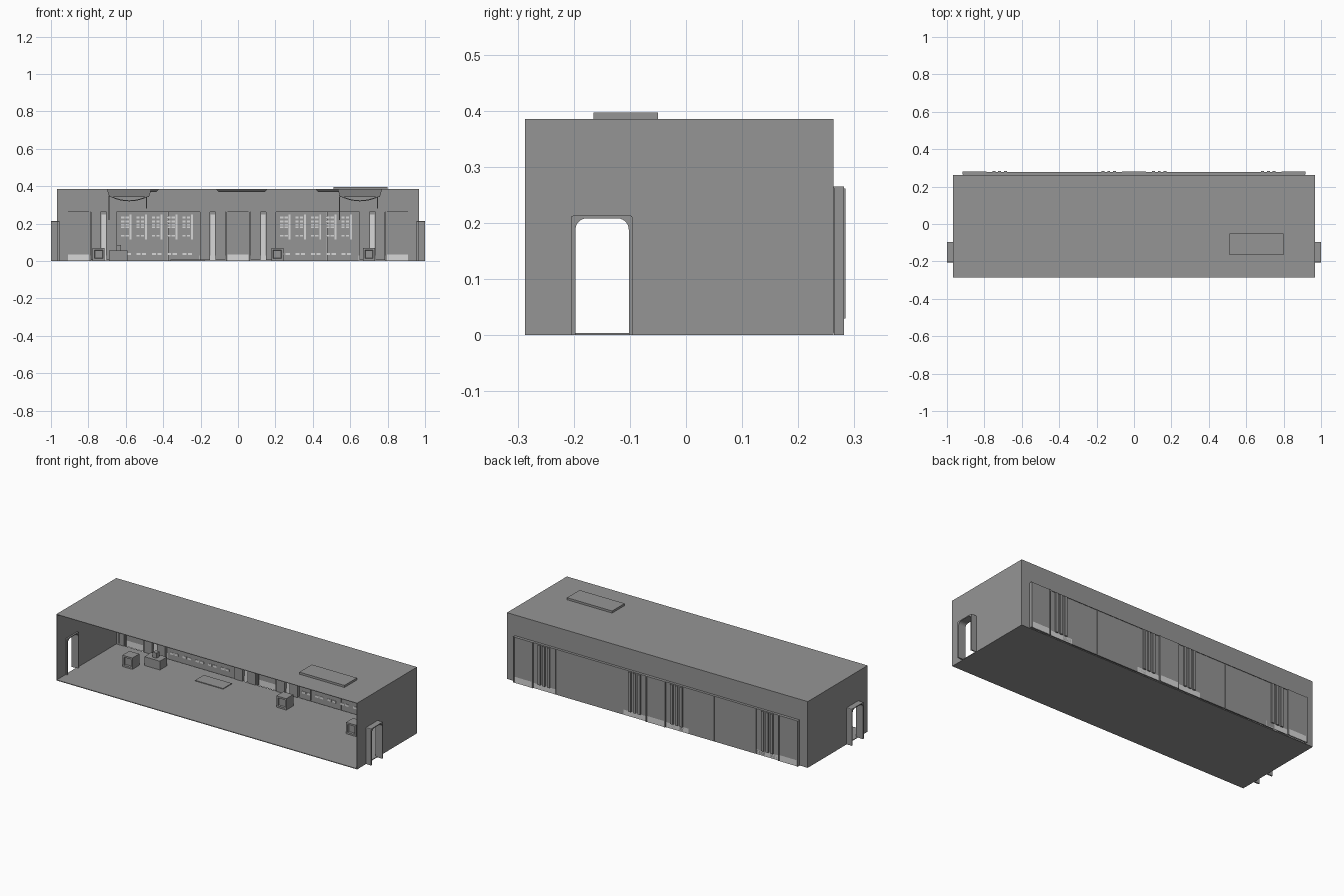
import bpy, bmesh, math
from mathutils import Matrix

if "Cube" in bpy.data.objects:
    bpy.data.objects.remove(bpy.data.objects["Cube"])


def material(name, v):
    m = bpy.data.materials.new(name)
    m.diffuse_color = (v, v, v, 1)
    m.use_nodes = True
    m.node_tree.nodes["Principled BSDF"].inputs["Base Color"].default_value = m.diffuse_color
    return m


GREY = material("concrete grey", 0.30)
LIGHT = material("pale grey", 0.68)


def finish(bm, name, mat):
    bmesh.ops.recalc_face_normals(bm, faces=bm.faces)
    me = bpy.data.meshes.new(name)
    bm.to_mesh(me)
    bm.free()
    me.materials.append(mat)
    ob = bpy.data.objects.new(name, me)
    bpy.context.collection.objects.link(ob)
    return ob


def boxes(name, items, mat=GREY):
    """One object from (x0, x1, y0, y1, z0, z1) boxes."""
    bm = bmesh.new()
    for x0, x1, y0, y1, z0, z1 in items:
        m = Matrix.Translation(((x0 + x1) / 2, (y0 + y1) / 2, (z0 + z1) / 2))
        m = m @ Matrix.Diagonal((x1 - x0, y1 - y0, z1 - z0, 1))
        bmesh.ops.create_cube(bm, size=1, matrix=m)
    return finish(bm, name, mat)


def extrude_x(name, outline, x0, x1, mat=GREY):
    """Extrude a (y, z) outline along x."""
    bm = bmesh.new()
    f = bm.faces.new([bm.verts.new((x0, y, z)) for y, z in outline])
    r = bmesh.ops.extrude_face_region(bm, geom=[f])
    bmesh.ops.translate(bm, vec=(x1 - x0, 0, 0),
                        verts=[v for v in r["geom"] if isinstance(v, bmesh.types.BMVert)])
    return finish(bm, name, mat)


X, Y0, Y1, TOP, T = 0.967, -0.287, 0.263, 0.385, 0.003
HEAD = 0.265   # top of the rear openings
BACK = 0.276   # plane of the rear infill panels

# Room shell, open at the front
boxes("floor", [(-X, X, Y0, Y1, 0, 0.004)])
boxes("roof", [(-X, X, Y0, Y1, TOP - T, TOP)])
boxes("rear_wall", [(-X, X, Y1 - T, Y1, HEAD, TOP),
                    (-X, -0.915, Y1 - T, Y1, 0, HEAD),
                    (0.915, X, Y1 - T, Y1, 0, HEAD)])


# Arched doorway in each end wall, with a projecting surround
def arch(ya, yb, h, r, n=6):
    pts = [(ya, 0)]
    for cy, start in ((ya + r, math.pi), (yb - r, math.pi / 2)):
        pts += [(cy + r * math.cos(start - math.pi / 2 * i / n),
                 h - r + r * math.sin(start - math.pi / 2 * i / n)) for i in range(n + 1)]
    return pts + [(yb, 0)]


opening = arch(-0.197, -0.102, 0.208, 0.02)
wall = [(Y0, 0)] + opening + [(Y1, 0), (Y1, TOP), (Y0, TOP)]
outer = arch(-0.205, -0.095, 0.213, 0.004, 2)
for side, s in (("left", -1), ("right", 1)):
    extrude_x(side + "_end_wall", wall, s * (X - T), s * X)
    extrude_x(side + "_door_surround", outer + opening[::-1], s * 0.955, s * 1.0)

# Rear infill: doors, locker panels and ribbed bays between them
boxes("rear_doors", [(x - 0.063, x + 0.063, BACK - 0.004, BACK + 0.004, 0.035, HEAD)
                     for x in (-0.852, 0, 0.852)])
boxes("door_posts", [(x + s * 0.06 - 0.004, x + s * 0.06 + 0.004, BACK - 0.012, BACK + 0.006, 0, HEAD)
                     for x in (-0.852, 0, 0.852) for s in (-1, 1)])
boxes("door_thresholds", [(x - 0.063, x + 0.063, BACK - 0.004, BACK + 0.004, 0, 0.035)
                          for x in (-0.852, 0, 0.852)], LIGHT)
boxes("locker_panels", [(a + 0.001, b - 0.001, BACK - 0.006, BACK, 0, HEAD)
                        for lo in (-0.645, 0.205)
                        for a, b in ((lo, lo + 0.27), (lo + 0.27, lo + 0.44))])

bays, ribs, strips, plinths = [], [], [], []
for cx in (-0.718, -0.135, 0.135, 0.718):
    bays.append((cx - 0.073, cx + 0.073, BACK - 0.002, BACK, 0.03, HEAD))
    plinths.append((cx - 0.073, cx + 0.073, BACK - 0.003, BACK, 0, 0.03))
    strips.append((cx - 0.012, cx + 0.012, BACK - 0.006, BACK - 0.002, 0.03, 0.25))
    for s in (-1, 1):   # inner pilasters beside the pale strip
        bays.append((cx + s * 0.042 - 0.026, cx + s * 0.042 + 0.026, Y1 - 0.006, BACK, 0.005, HEAD))
    for dx in (-0.03, 0, 0.03):   # outer vertical ribs
        ribs.append((cx + dx - 0.008, cx + dx + 0.008, BACK, 0.284, 0.03, HEAD - 0.004))
boxes("ribbed_bays", bays)
boxes("outer_ribs", ribs)
boxes("bay_light_strips", strips, LIGHT)
boxes("bay_plinths", plinths, LIGHT)
boxes("opening_lintel", [(-0.915, 0.915, Y1 - T, BACK + 0.002, HEAD - 0.003, HEAD)])

# Pale vents and slots painted on the lockers
vents = []
yv = BACK - 0.0085
for lo in (-0.625, 0.225):
    for i in range(5):
        x = lo + i * 0.082
        for z in (0.228, 0.207, 0.19, 0.176, 0.13):
            for dx in (0.0, 0.024):
                vents.append((x + dx, x + dx + 0.017, yv, BACK - 0.005, z, z + 0.009))
        vents.append((x + 0.046, x + 0.056, yv, BACK - 0.005, 0.115, 0.25))
        for dx in (0.0, 0.03):
            vents.append((x + dx, x + dx + 0.022, yv, BACK - 0.005, 0.032, 0.044))
boxes("locker_vents", vents, LIGHT)

# Small machines standing on the floor, each with an inset front
for i, (x, y) in enumerate(((-0.745, 0.08), (0.21, 0.13), (0.70, 0.07))):
    bm = bmesh.new()
    m = Matrix.Translation((x, y, 0.037)) @ Matrix.Diagonal((0.064, 0.064, 0.066, 1))
    bmesh.ops.create_cube(bm, size=1, matrix=m)
    bm.normal_update()
    front = [f for f in bm.faces if f.normal.y < -0.9]
    bmesh.ops.inset_region(bm, faces=front, thickness=0.014, depth=0)
    bmesh.ops.inset_region(bm, faces=front, thickness=0.004, depth=-0.008)
    finish(bm, "floor_machine_%d" % (i + 1), GREY)
boxes("counter", [(-0.69, -0.59, 0.125, 0.19, 0.004, 0.055),
                  (-0.65, -0.625, 0.145, 0.17, 0.055, 0.085)])
boxes("floor_mat", [(-0.36, -0.18, 0.12, 0.2, 0.004, 0.008)])

# Roof hatch and shallow ceiling trays
boxes("roof_hatch", [(0.51, 0.80, -0.165, -0.05, TOP, 0.397)])


def tray(name, x0, x1, y0, y1, z0, z1, taper):
    bm = bmesh.new()
    m = Matrix.Translation(((x0 + x1) / 2, (y0 + y1) / 2, (z0 + z1) / 2))
    bmesh.ops.create_cube(bm, size=1, matrix=m @ Matrix.Diagonal((x1 - x0, y1 - y0, z1 - z0, 1)))
    for v in bm.verts:
        if v.co.z < (z0 + z1) / 2:
            v.co.x += taper if v.co.x < (x0 + x1) / 2 else -taper
            v.co.y += taper if v.co.y < (y0 + y1) / 2 else -taper
    return finish(bm, name, GREY)


for i, x in enumerate((-0.56, 0.02, 0.55)):
    tray("ceiling_tray_%d" % (i + 1), x - 0.135, x + 0.135, 0.05, 0.165, 0.37, TOP - T, 0.012)

# Hanging units: tapered body, curved basket rods and drop poles
for name, x in (("left", -0.582), ("right", 0.652)):
    tray(name + "_hanging_unit", x - 0.118, x + 0.118, -0.16, -0.055, 0.342, TOP - T, 0.012)
    cu = bpy.data.curves.new(name + "_basket", "CURVE")
    cu.dimensions = "3D"
    cu.bevel_depth = 0.003
    cu.bevel_resolution = 1
    for y in (-0.14, -0.107, -0.075):
        sp = cu.splines.new("POLY")
        sp.points.add(8)
        for k, p in enumerate(sp.points):
            t = k / 4 - 1
            p.co = (x + 0.1 * t, y, 0.322 + 0.024 * t * t, 1)
    cu.materials.append(GREY)
    bpy.context.collection.objects.link(bpy.data.objects.new(name + "_basket", cu))
    boxes(name + "_drop_poles", [(x - 0.111, x - 0.106, -0.11, -0.105, 0.22, 0.35),
                                 (x + 0.09, x + 0.096, -0.11, -0.105, 0.28, 0.35)])
